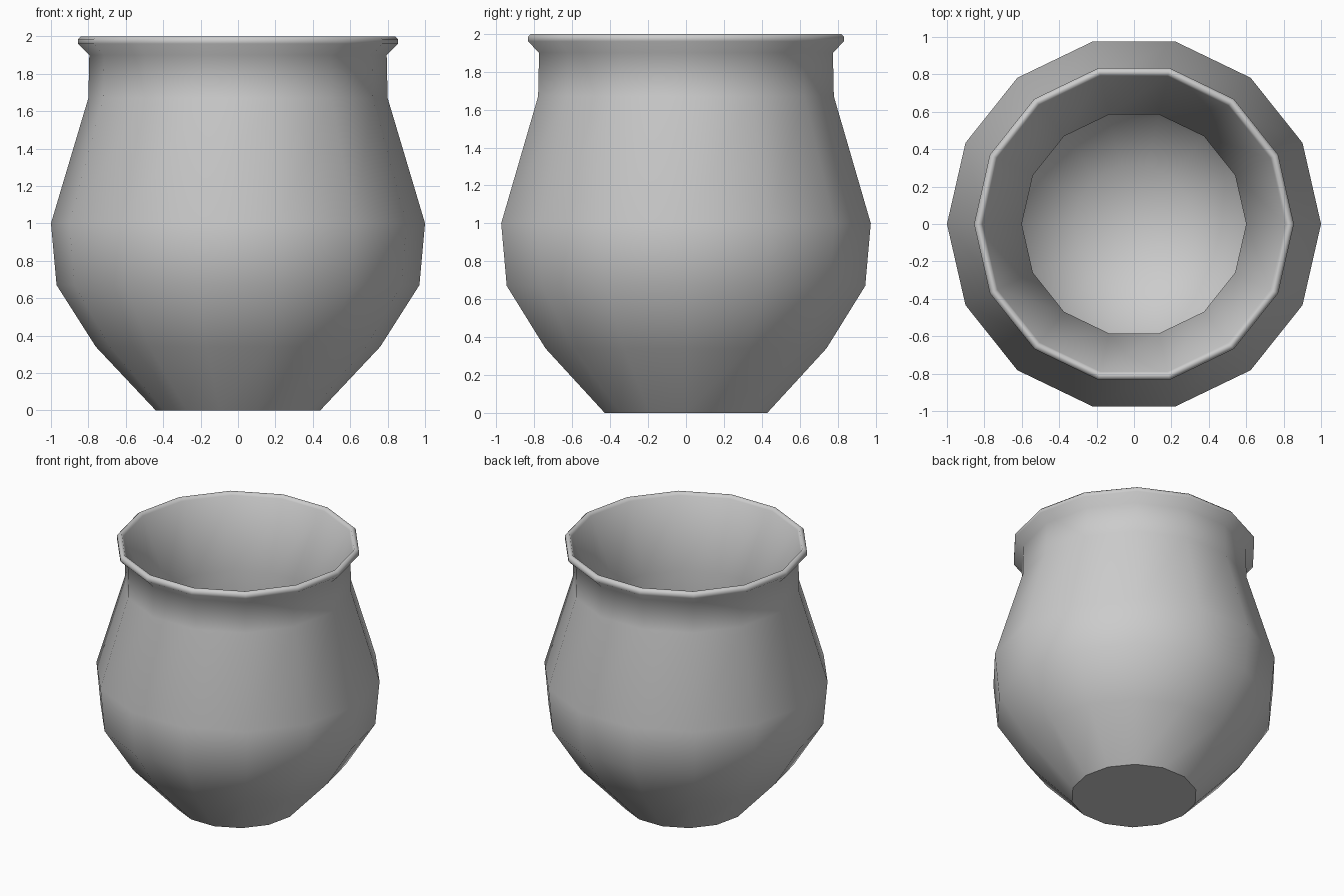
import bpy
import bmesh
import math

if "Cube" in bpy.data.objects:
    bpy.data.objects.remove(bpy.data.objects["Cube"])

SIDES = 14

# Profile as (radius, height): outside from the base up, over the rim, down inside
PROFILE = [
    (0.44, 0.0), (0.76, 0.34), (0.97, 0.67), (1.0, 1.0), (0.80, 1.67),
    (0.795, 1.90),
    # rolled rim
    (0.855, 1.96), (0.855, 1.985), (0.84, 2.0), (0.822, 2.0), (0.81, 1.98),
    # inner throat and bowl
    (0.60, 1.50), (0.76, 1.0), (0.74, 0.72), (0.58, 0.43), (0.32, 0.22),
]


def ring(bm, radius, z):
    return [bm.verts.new((radius * math.cos(2 * math.pi * i / SIDES),
                          radius * math.sin(2 * math.pi * i / SIDES), z))
            for i in range(SIDES)]


bm = bmesh.new()
rings = [ring(bm, r, z) for r, z in PROFILE]

# Walls
for low, high in zip(rings, rings[1:]):
    for i in range(SIDES):
        j = (i + 1) % SIDES
        bm.faces.new((low[i], low[j], high[j], high[i])).smooth = True

# Inner floor
centre = bm.verts.new((0, 0, 0.18))
for i in range(SIDES):
    bm.faces.new((rings[-1][i], rings[-1][(i + 1) % SIDES], centre)).smooth = True

# Flat base with a crisp edge
base = bm.faces.new(list(reversed(rings[0])))
base.smooth = False
for edge in base.edges:
    edge.smooth = False

mesh = bpy.data.meshes.new("pot")
bm.to_mesh(mesh)
bm.free()
pot = bpy.data.objects.new("pot", mesh)
bpy.context.collection.objects.link(pot)
